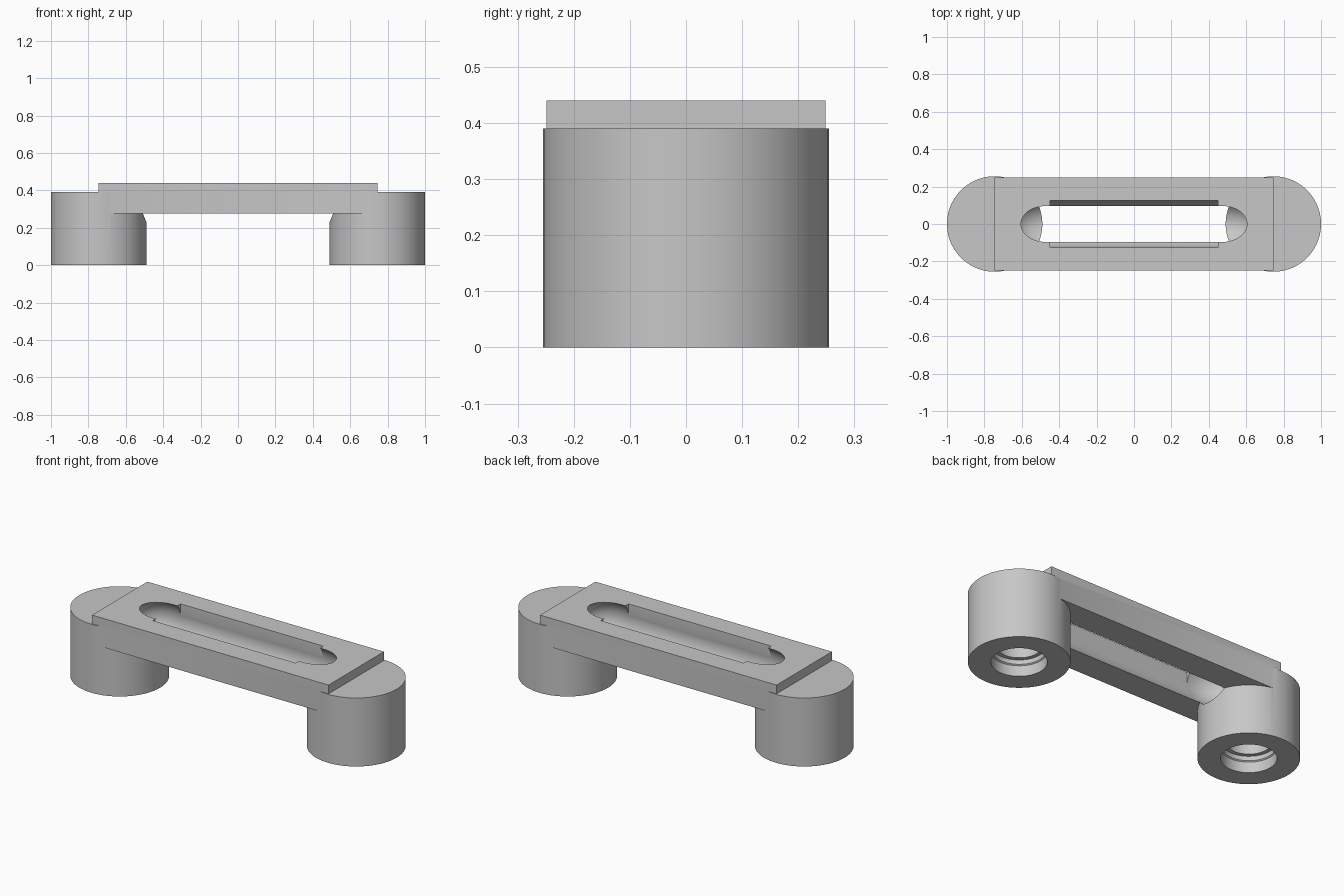
import bpy, bmesh, math
from mathutils import Matrix

cube = bpy.data.objects.get("Cube")
if cube:
    bpy.data.objects.remove(cube, do_unlink=True)

POST_X, POST_R, POST_TOP = 0.745, 0.255, 0.39
BAR_BOTTOM, BAR_TOP = 0.275, 0.44
CAVITY_Z = (BAR_BOTTOM + BAR_TOP) / 2

grey = bpy.data.materials.new("plain grey")
grey.use_nodes = True
colour = (0.57, 0.57, 0.57, 1)
grey.diffuse_color = colour
grey.node_tree.nodes["Principled BSDF"].inputs["Base Color"].default_value = colour


def finish(name, bm, matrix=None):
    """Turn a bmesh into a named object."""
    bmesh.ops.recalc_face_normals(bm, faces=bm.faces)
    if matrix:
        bm.transform(matrix)
    mesh = bpy.data.meshes.new(name)
    bm.to_mesh(mesh)
    bm.free()
    mesh.materials.append(grey)
    obj = bpy.data.objects.new(name, mesh)
    bpy.context.collection.objects.link(obj)
    return obj


def box(name, x, y, z0, z1):
    """Box centred on x and y, with half sizes x and y."""
    bm = bmesh.new()
    bmesh.ops.create_cube(bm, size=2)
    size = Matrix.Diagonal((x, y, (z1 - z0) / 2, 1))
    return finish(name, bm, Matrix.Translation((0, 0, (z0 + z1) / 2)) @ size)


def lathe(name, profile, matrix, steps=96):
    """Revolve (radius, height) points around z into a closed solid."""
    bm = bmesh.new()
    verts = [bm.verts.new((r, 0, h)) for r, h in profile]
    edges = [bm.edges.new(pair) for pair in zip(verts, verts[1:])]
    bmesh.ops.spin(bm, geom=verts + edges, cent=(0, 0, 0), axis=(0, 0, 1),
                   angle=math.tau, steps=steps, use_duplicate=False)
    bmesh.ops.remove_doubles(bm, verts=bm.verts, dist=0.00005)
    return finish(name, bm, matrix)


def combine(obj, tool, operation):
    """Apply a boolean and discard the tool."""
    tool.hide_render = True
    mod = obj.modifiers.new(operation, 'BOOLEAN')
    mod.operation, mod.object, mod.solver = operation, tool, 'EXACT'
    bpy.context.view_layer.objects.active = obj
    bpy.ops.object.modifier_apply(modifier=mod.name)
    bpy.data.objects.remove(tool, do_unlink=True)


# Raised bar joined to two round posts
body = box("bridge_body", 0.745, 0.249, BAR_BOTTOM, BAR_TOP)
post = [(0, 0), (POST_R, 0), (POST_R, POST_TOP), (0, POST_TOP)]
for side in (-1, 1):
    place = Matrix.Translation((side * POST_X, 0, 0))
    combine(body, lathe("post", post, place), 'UNION')

# Long round-ended cavity through the bar, biting into the posts
radius, straight, tip, arc = 0.127, 0.47, 0.177, 16
end = [(radius * math.cos(a), straight + tip * math.sin(a))
       for a in (i * math.pi / 2 / arc for i in range(arc + 1))]
end[-1] = (0, straight + tip)
capsule = [(r, -h) for r, h in reversed(end)] + end
along_x = Matrix.Translation((0, 0, CAVITY_Z)) @ Matrix.Rotation(math.pi / 2, 4, 'Y')
combine(body, lathe("cavity_cutter", capsule, along_x), 'DIFFERENCE')

# Wider rectangular slot opening at the top
combine(body, box("slot_cutter", 0.45, 0.125, CAVITY_Z, 0.6), 'DIFFERENCE')

# Stepped blind bore under each post
bore = [(0, -0.1), (0.14, -0.1), (0.14, 0.06), (0.134, 0.065),
        (0.134, 0.09), (0.112, 0.09), (0.112, 0.22), (0, 0.22)]
for side in (-1, 1):
    place = Matrix.Translation((side * POST_X, 0, 0))
    combine(body, lathe("bore_cutter", bore, place), 'DIFFERENCE')

# Smooth curves, crisp corners
bpy.ops.object.select_all(action='DESELECT')
body.select_set(True)
bpy.context.view_layer.objects.active = body
bpy.ops.object.shade_smooth_by_angle(angle=math.radians(25))
